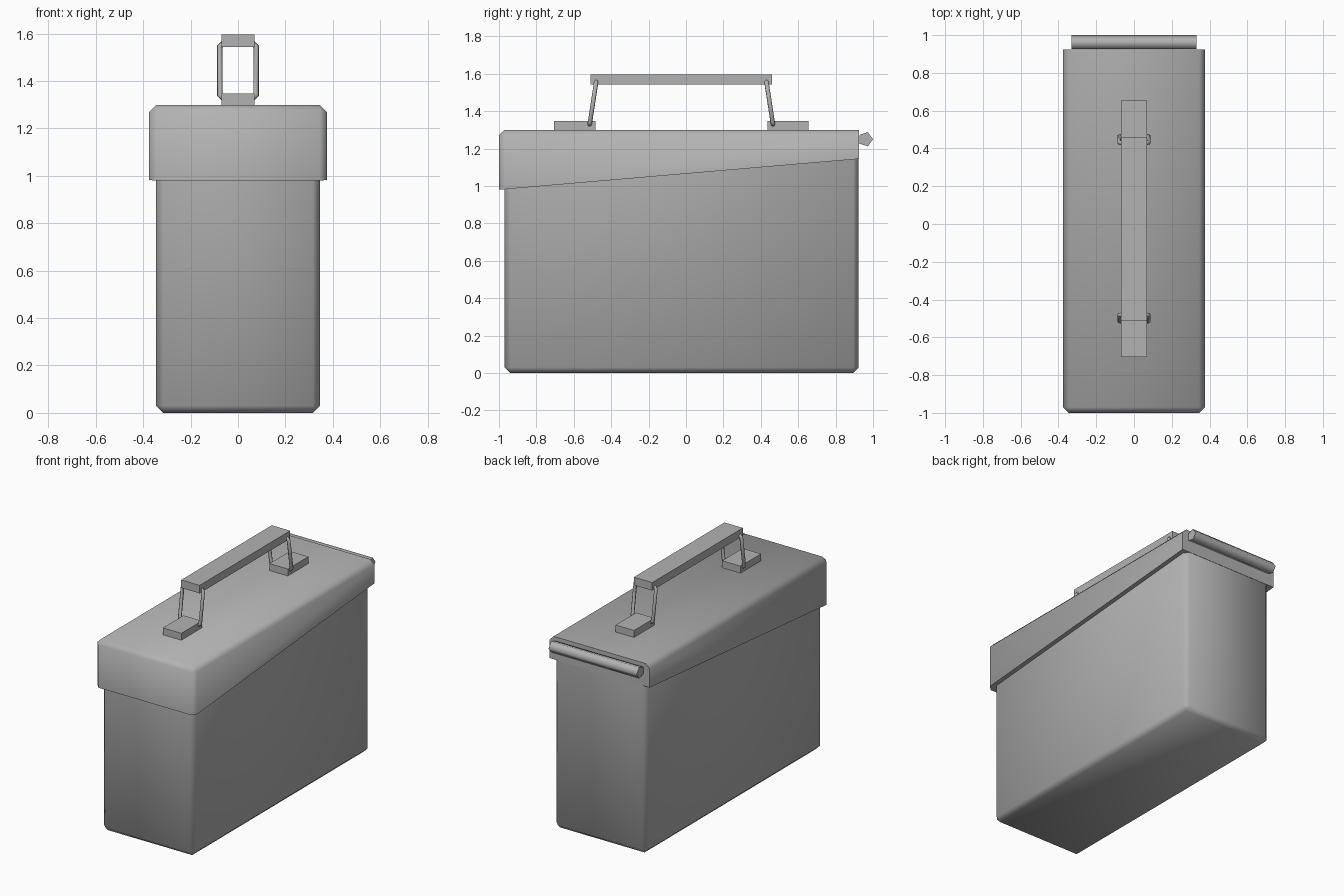
import bpy, bmesh, math

cube = bpy.data.objects.get("Cube")
if cube:
    bpy.data.objects.remove(cube, do_unlink=True)

steel = bpy.data.materials.new("grey steel")
steel.use_nodes = True
GREY = (0.45, 0.45, 0.45, 1)
steel.diffuse_color = GREY
steel.node_tree.nodes["Principled BSDF"].inputs["Base Color"].default_value = GREY


def prism(name, profile, half_width, bevel=0, keep=None):
    """Extrude a (y, z) profile across x; bevel edges whose midpoint passes keep."""
    bm = bmesh.new()
    face = bm.faces.new([bm.verts.new((-half_width, y, z)) for y, z in profile])
    side = bmesh.ops.extrude_face_region(bm, geom=[face])["geom"]
    bmesh.ops.translate(bm, vec=(2 * half_width, 0, 0),
                        verts=[v for v in side if isinstance(v, bmesh.types.BMVert)])
    bmesh.ops.recalc_face_normals(bm, faces=bm.faces)
    if bevel:
        edges = [e for e in bm.edges if keep((e.verts[0].co + e.verts[1].co) / 2)]
        bmesh.ops.bevel(bm, geom=edges, offset=bevel, segments=1, affect='EDGES')
    mesh = bpy.data.meshes.new(name)
    bm.to_mesh(mesh)
    bm.free()
    ob = bpy.data.objects.new(name, mesh)
    bpy.context.collection.objects.link(ob)
    mesh.materials.append(steel)
    return ob


def smooth(ob, degrees):
    bpy.ops.object.select_all(action='DESELECT')
    ob.select_set(True)
    bpy.context.view_layer.objects.active = ob
    bpy.ops.object.shade_smooth_by_angle(angle=math.radians(degrees))


def block(name, y0, y1, z0, z1, half_width):
    return prism(name, [(y0, z0), (y1, z0), (y1, z1), (y0, z1)], half_width)


# Box body, its slanted top hidden in the lid
body = prism("box_body", [(-0.97, 0), (0.923, 0), (0.923, 1.18), (-0.97, 1.02)],
             0.345, 0.03, lambda m: m.z < 1.0)
smooth(body, 60)

# Overhanging lid with slanted rim, chamfered on top and at the front corners
lid = prism("lid", [(-1, 0.98), (0.925, 1.145), (0.925, 1.3), (-1, 1.3)], 0.375, 0.03,
            lambda m: m.y < 0.9 and (m.z > 1.29 or (m.y < -0.99 and abs(m.x) > 0.3)))
smooth(lid, 60)

# Hinge rod along the back
hinge = prism("hinge_rod", [(0.96 + 0.04 * math.cos(i * math.tau / 5),
                             1.25 + 0.04 * math.sin(i * math.tau / 5)) for i in range(5)], 0.33)
smooth(hinge, 80)

# Handle bar and its two feet
block("handle_bar", -0.51, 0.46, 1.543, 1.597, 0.069)
block("front_handle_foot", -0.705, -0.485, 1.295, 1.347, 0.069)
block("back_handle_foot", 0.435, 0.655, 1.295, 1.347, 0.069)


def wire_loop(name, y_low, y_high):
    """Closed wire ring joining a foot to the bar."""
    z_low, z_high, w, c = 1.33, 1.557, 0.077, 0.012
    corner = [(w - c, z_low), (w, z_low + c), (w, z_high - c), (w - c, z_high)]
    ring = corner + [(-x, z) for x, z in reversed(corner)]
    curve = bpy.data.curves.new(name, 'CURVE')
    curve.dimensions = '3D'
    curve.bevel_depth = 0.012
    curve.bevel_resolution = 2
    spline = curve.splines.new('POLY')
    spline.points.add(len(ring) - 1)
    for p, (x, z) in zip(spline.points, ring):
        t = (z - z_low) / (z_high - z_low)
        p.co = (x, y_low + t * (y_high - y_low), z, 1)
    spline.use_cyclic_u = True
    spline.use_smooth = True
    curve.materials.append(steel)
    bpy.context.collection.objects.link(bpy.data.objects.new(name, curve))


# Wire loops
wire_loop("front_wire_loop", -0.515, -0.48)
wire_loop("back_wire_loop", 0.465, 0.43)
